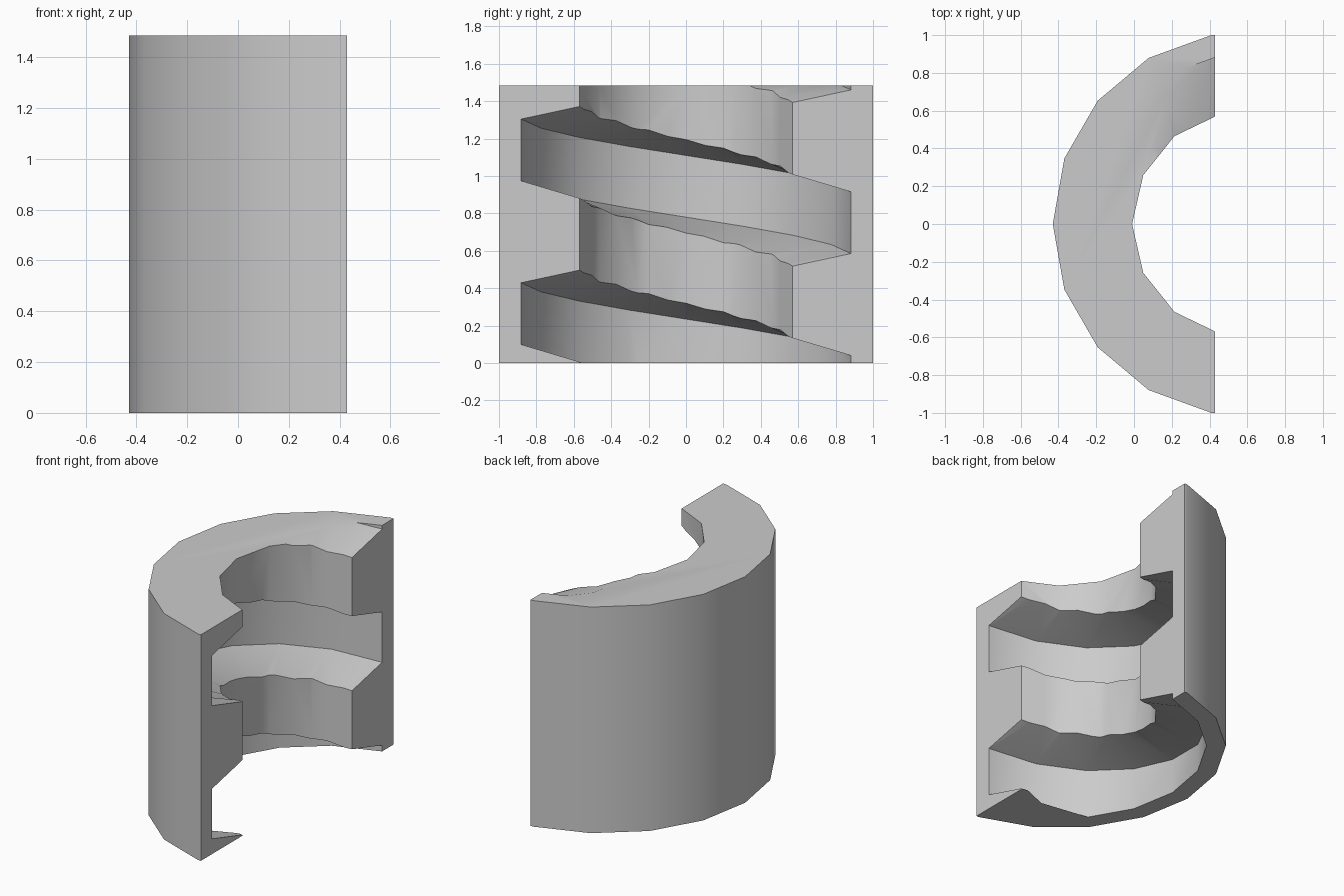
import bpy
import bmesh
from math import cos, sin, radians

AXIS_X = 0.585      # thread axis
CUT_X = 0.43        # flat face that splits the nut
HEIGHT = 1.485
PITCH = 0.875

if "Cube" in bpy.data.objects:
    bpy.data.objects.remove(bpy.data.objects["Cube"])

grey = bpy.data.materials.new("plain grey")
grey.use_nodes = True
colour = (0.6, 0.6, 0.6, 1)
grey.diffuse_color = colour
grey.node_tree.nodes["Principled BSDF"].inputs["Base Color"].default_value = colour


def make_object(name, bm):
    bmesh.ops.recalc_face_normals(bm, faces=bm.faces)
    mesh = bpy.data.meshes.new(name)
    bm.to_mesh(mesh)
    bm.free()
    mesh.materials.append(grey)
    obj = bpy.data.objects.new(name, mesh)
    bpy.context.collection.objects.link(obj)
    return obj


def polar(radius, angle):
    """Point around the thread axis; zero points to -x, positive turns to +y."""
    a = radians(angle)
    return AXIS_X - radius * cos(a), radius * sin(a)


def arc(radius, sides):
    """Faceted arc that stops exactly on the flat cut."""
    step = 360 / sides
    count = sides // 4 + 1
    pts = [polar(radius, i * step) for i in range(-count, count + 1)]
    kept = [p for p in pts if p[0] < CUT_X]
    first, last = pts.index(kept[0]), pts.index(kept[-1])

    def clip(a, b):
        t = (CUT_X - a[0]) / (b[0] - a[0])
        return CUT_X, a[1] + t * (b[1] - a[1])

    return [clip(pts[first], pts[first - 1])] + kept + [clip(pts[last], pts[last + 1])]


# Half nut body: crescent profile raised to full height
bm = bmesh.new()
outline = arc(1.015, 18) + arc(0.595, 14)[::-1]
base = bm.faces.new([bm.verts.new((x, y, 0)) for x, y in outline])
raised = bmesh.ops.extrude_face_region(bm, geom=[base])["geom"]
bmesh.ops.translate(bm, vec=(0, 0, HEIGHT),
                    verts=[v for v in raised if isinstance(v, bmesh.types.BMVert)])
body = make_object("half_nut", bm)

# Thread cutter: tapered section swept along a helix
section = [(0.45, -0.291), (0.895, -0.165), (0.895, 0.165), (0.45, 0.291)]
bm = bmesh.new()
rings = []
for angle in range(-480, 481, 20):
    mid = 0.945 - PITCH * angle / 360
    rings.append([bm.verts.new((*polar(r, angle), mid + dz)) for r, dz in section])
for a, b in zip(rings, rings[1:]):
    for i in range(4):
        j = (i + 1) % 4
        bm.faces.new((a[i], a[j], b[j], b[i]))
bm.faces.new(rings[0])
bm.faces.new(rings[-1])
bmesh.ops.triangulate(bm, faces=bm.faces)
cutter = make_object("thread_cutter", bm)
cutter.hide_render = True

# Cut the thread, then drop the cutter
cut = body.modifiers.new("thread", "BOOLEAN")
cut.operation = "DIFFERENCE"
cut.solver = "EXACT"
cut.object = cutter
bpy.ops.object.select_all(action="DESELECT")
body.select_set(True)
bpy.context.view_layer.objects.active = body
bpy.ops.object.modifier_apply(modifier=cut.name)
bpy.data.objects.remove(cutter)
bpy.ops.object.shade_smooth_by_angle(angle=radians(30))
